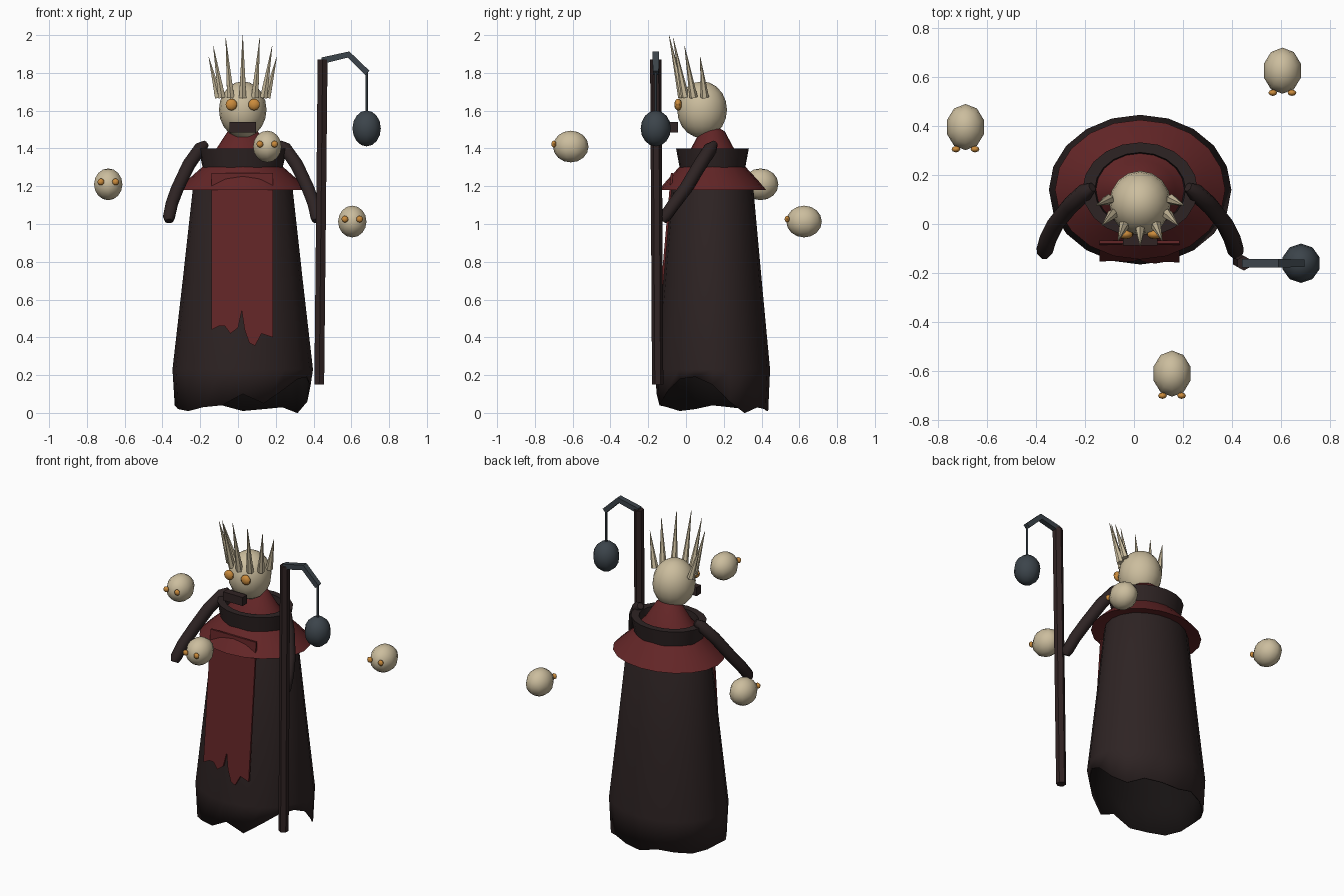
import bpy, bmesh, math
from mathutils import Vector

cube = bpy.data.objects.get("Cube")
if cube:
    bpy.data.objects.remove(cube, do_unlink=True)

CX, CY, RATIO = 0.025, 0.14, 0.82  # body axis and depth-to-width ratio


def material(name, r, g, b):
    m = bpy.data.materials.new(name)
    m.use_nodes = True
    m.diffuse_color = (r, g, b, 1)
    bsdf = m.node_tree.nodes["Principled BSDF"]
    bsdf.inputs["Base Color"].default_value = (r, g, b, 1)
    bsdf.inputs["Roughness"].default_value = 0.9
    return m


CLOTH = material("dark cloth", 0.027, 0.017, 0.017)
LINING = material("black lining", 0.008, 0.006, 0.006)
RED = material("deep red", 0.125, 0.019, 0.02)
BONE = material("bone", 0.6, 0.51, 0.34)
AMBER = material("amber", 0.6, 0.26, 0.045)
IRON = material("slate iron", 0.045, 0.058, 0.07)
WOOD = material("dark wood", 0.03, 0.017, 0.017)


def finish(bm, name, mat, smooth=None):
    bmesh.ops.recalc_face_normals(bm, faces=bm.faces)
    me = bpy.data.meshes.new(name)
    bm.to_mesh(me)
    bm.free()
    me.materials.append(mat)
    ob = bpy.data.objects.new(name, me)
    bpy.context.collection.objects.link(ob)
    if smooth:
        bpy.ops.object.select_all(action='DESELECT')
        ob.select_set(True)
        bpy.context.view_layer.objects.active = ob
        bpy.ops.object.shade_smooth_by_angle(angle=math.radians(smooth))
    return ob


def lathe(name, profile, mat, closed=False, hem=None, n=20, smooth=35):
    """Elliptical rings of (radius, z) about the body axis; hem gives the first ring's heights."""
    bm = bmesh.new()
    rings = []
    for k, (r, z) in enumerate(profile):
        ring = []
        for i in range(n):
            a = math.tau * i / n
            h = hem[i] if hem and k == 0 else z
            ring.append(bm.verts.new((CX + r * math.cos(a), CY + RATIO * r * math.sin(a), h)))
        rings.append(ring)
    pairs = list(zip(rings, rings[1:])) + ([(rings[-1], rings[0])] if closed else [])
    for lo, hi in pairs:
        for i in range(n):
            j = (i + 1) % n
            bm.faces.new((lo[i], lo[j], hi[j], hi[i]))
    return finish(bm, name, mat, smooth)


def ball(name, centre, radii, mat, u=12, v=8):
    bm = bmesh.new()
    bmesh.ops.create_uvsphere(bm, u_segments=u, v_segments=v, radius=1)
    bmesh.ops.scale(bm, vec=radii, verts=bm.verts)
    bmesh.ops.translate(bm, vec=centre, verts=bm.verts)
    return finish(bm, name, mat, 46)


def tube(name, path, radii, mat, sides=8, smooth=None):
    """Round or square bar swept along a path."""
    bm = bmesh.new()
    pts = [Vector(p) for p in path]
    rings = []
    for i, p in enumerate(pts):
        d = (pts[min(i + 1, len(pts) - 1)] - pts[max(i - 1, 0)]).normalized()
        side = d.cross(Vector((0, 1, 0))).normalized()
        up = side.cross(d)
        ring = []
        for k in range(sides):
            a = math.tau * (k + 0.5) / sides
            ring.append(bm.verts.new(p + (side * math.cos(a) + up * math.sin(a)) * radii[i]))
        rings.append(ring)
    for lo, hi in zip(rings, rings[1:]):
        for k in range(sides):
            j = (k + 1) % sides
            bm.faces.new((lo[k], lo[j], hi[j], hi[k]))
    bm.faces.new(rings[0])
    bm.faces.new(rings[-1])
    return finish(bm, name, mat, smooth)


# Robe with a torn hem, lifted at the front left
hem = [0.15, 0.06, 0.0, 0.03, 0.02, 0.01, 0.04, 0.03, 0.02, 0.03,
       0.04, 0.02, 0.01, 0.03, 0.04, 0.1, 0.05, 0.12, 0.18, 0.19]
robe = lathe("robe", [(0.36, 0), (0.372, 0.23), (0.318, 0.7), (0.265, 1.18), (0.23, 1.26)],
             CLOTH, hem=hem)
robe.data.materials.append(LINING)
shell = robe.modifiers.new("lining", 'SOLIDIFY')
shell.thickness = 0.008
shell.offset = -1
shell.material_offset = 1

# Shoulder cape, collar and neck
lathe("cape", [(0.24, 1.2), (0.347, 1.18), (0.29, 1.235), (0.205, 1.31), (0.19, 1.27)],
      RED, closed=True, smooth=20)
collar_base = [1.285 + 0.015 * math.cos(i * 2.5) for i in range(20)]
lathe("collar", [(0.212, 1.28), (0.235, 1.4), (0.185, 1.4), (0.175, 1.3)],
      CLOTH, closed=True, hem=collar_base)
lathe("neck", [(0.19, 1.34), (0.145, 1.39), (0.08, 1.49), (0.02, 1.52)], RED)

# Front banner with a ragged lower edge
outline = [(-0.14, 1.27), (-0.14, 0.44), (-0.1, 0.46), (-0.07, 0.46), (-0.04, 0.42),
           (0.0, 0.45), (0.02, 0.54), (0.035, 0.44), (0.06, 0.37), (0.09, 0.355),
           (0.125, 0.42), (0.185, 0.4), (0.185, 1.27)]
bm = bmesh.new()
face = bm.faces.new([bm.verts.new((x, -0.08 - (1.27 - z) * 0.088, z)) for x, z in outline])
extruded = bmesh.ops.extrude_face_region(bm, geom=[face])
bmesh.ops.translate(bm, vec=(0, 0.012, 0),
                    verts=[g for g in extruded["geom"] if isinstance(g, bmesh.types.BMVert)])
finish(bm, "banner", RED)

# Sleeved arms, mirrored about the body axis
for side, label in ((1, "left"), (-1, "right")):
    path = [(0.195, 0.15, 1.425), (0.225, 0.13, 1.4), (0.285, 0.075, 1.315),
            (0.345, 0.0, 1.19), (0.375, -0.06, 1.11), (0.39, -0.11, 1.04), (0.39, -0.125, 1.015)]
    tube(label + "_arm", [(CX + side * x, y, z) for x, y, z in path],
         [0.02, 0.036, 0.037, 0.036, 0.035, 0.034, 0.022], CLOTH, smooth=50)

# Head, eyes and mouth plate
ball("head", (CX, 0.085, 1.605), (0.126, 0.132, 0.15), BONE, 16, 10)
for side, label in ((1, "left"), (-1, "right")):
    ball(label + "_eye", (CX + side * 0.06, -0.042, 1.632), (0.032, 0.02, 0.031), AMBER, 10, 8)
bm = bmesh.new()
bmesh.ops.create_cube(bm, size=1)
bmesh.ops.scale(bm, vec=(0.14, 0.045, 0.055), verts=bm.verts)
bmesh.ops.translate(bm, vec=(CX, -0.066, 1.512), verts=bm.verts)
finish(bm, "mouth_plate", WOOD)

# Crown of spikes around the front half of the head
for i in range(7):
    a = math.radians(30 * (i - 3))
    s, c = math.sin(a), math.cos(a)
    base = (CX + 0.128 * s, 0.1 - 0.12 * c, 1.67)
    tip = (CX + 0.18 * s, 0.075 - 0.165 * c, 1.885 + 0.115 * c)
    tube("crown_spike", [base, tip], [0.022, 0.001], BONE, sides=6)

# Staff with hook, chain and hanging lamp
tube("staff", [(0.43, -0.15, 0.15), (0.448, -0.16, 1.87)], [0.03, 0.03], WOOD, sides=6)
tube("staff_hook", [(0.445, -0.16, 1.865), (0.585, -0.16, 1.897), (0.685, -0.16, 1.8)],
     [0.024, 0.024, 0.022], IRON, sides=4)
tube("chain", [(0.682, -0.16, 1.81), (0.682, -0.16, 1.59)], [0.007, 0.007], IRON, sides=6)
ball("lamp", (0.681, -0.16, 1.506), (0.079, 0.08, 0.095), IRON, 10, 8)

# Small floating heads
for x, y, z in ((-0.687, 0.395, 1.21), (0.605, 0.625, 1.013), (0.155, -0.61, 1.41)):
    ball("floating_head", (x, y, z), (0.079, 0.094, 0.084), BONE, 10, 8)
    for side in (-1, 1):
        ball("floating_eye", (x + side * 0.039, y - 0.09, z + 0.013),
             (0.018, 0.013, 0.018), AMBER, 8, 6)
